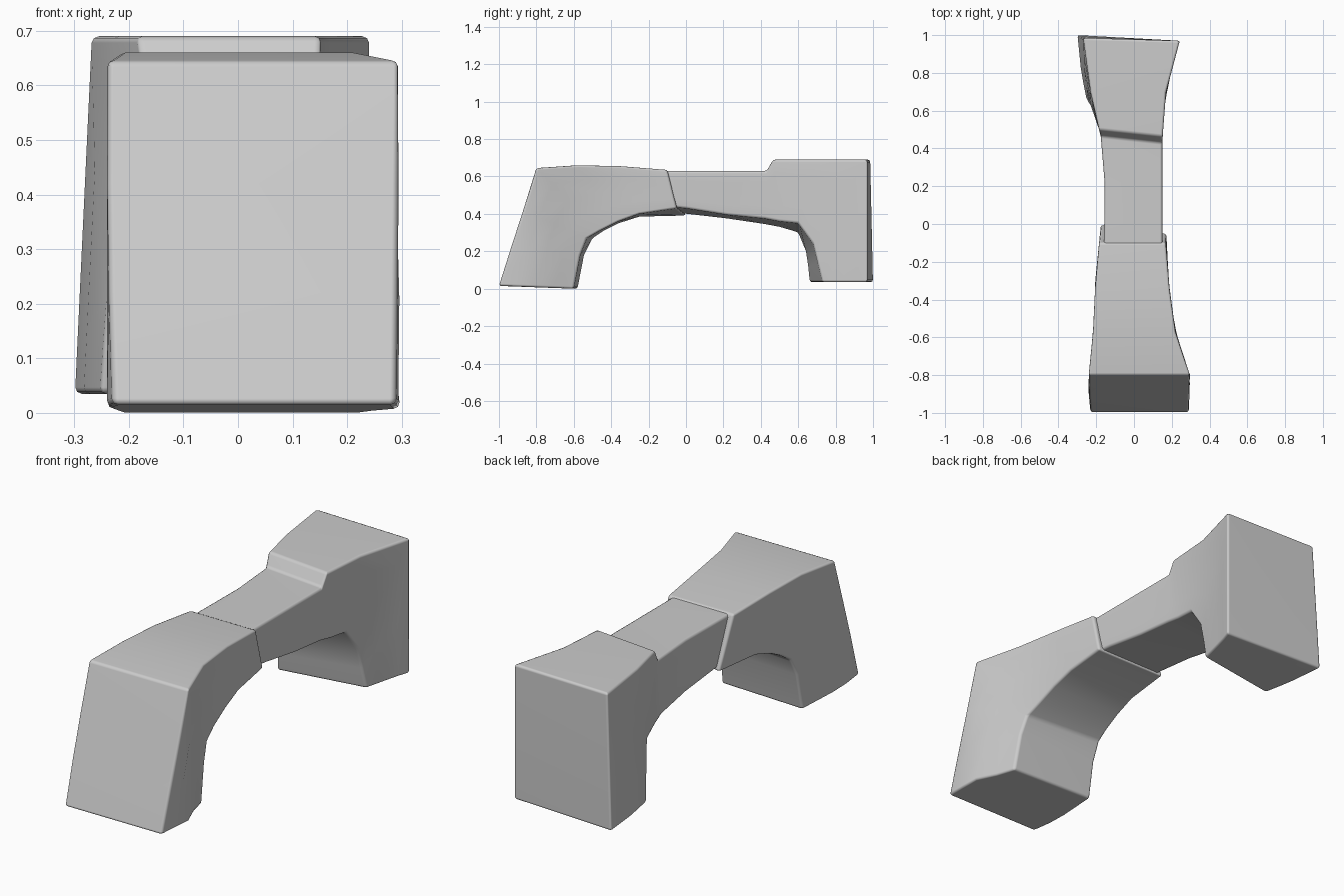
import bpy, bmesh

if "Cube" in bpy.data.objects:
    bpy.data.objects.remove(bpy.data.objects["Cube"])

ROWS = 4


def interp(table, y):
    if y <= table[0][0]:
        return table[0][1]
    for (a, va), (b, vb) in zip(table, table[1:]):
        if y <= b:
            return va + (vb - va) * (y - a) / (b - a)
    return table[-1][1]


def loft(name, sections, right, left, flare=0.0):
    """Each section: outer (y, z), inner right (y, z), inner left (y, z).
    The x of every point follows the right/left outline at its y."""
    bm = bmesh.new()
    rings = []
    for outer_r, outer_l, inner_r, inner_l in sections:
        pts = []
        for outer, inner, side in ((outer_r, inner_r, right), (outer_l, inner_l, left)):
            col = []
            for i in range(ROWS + 1):
                t = i / ROWS
                y = outer[0] + (inner[0] - outer[0]) * t
                z = outer[1] + (inner[1] - outer[1]) * t
                x = interp(side, y)
                if side is left and y > 0.6:
                    x -= flare * (0.69 - z)
                col.append(bm.verts.new((x, y, z)))
            pts += col if side is right else col[::-1]
        rings.append(pts)
    n = len(rings[0])
    for a, b in zip(rings, rings[1:]):
        for i in range(n):
            j = (i + 1) % n
            bm.faces.new((a[i], a[j], b[j], b[i]))
    bm.faces.new(rings[0][::-1])
    bm.faces.new(rings[-1])
    bmesh.ops.recalc_face_normals(bm, faces=bm.faces)
    me = bpy.data.meshes.new(name)
    bm.to_mesh(me)
    bm.free()
    for p in me.polygons:
        p.use_smooth = True
    ob = bpy.data.objects.new(name, me)
    bpy.context.collection.objects.link(ob)
    bev = ob.modifiers.new("Worn edges", "BEVEL")
    bev.width = 0.012
    bev.segments = 2
    bev.limit_method = 'ANGLE'
    bev.angle_limit = 0.6
    wn = ob.modifiers.new("Normals", "WEIGHTED_NORMAL")
    wn.keep_sharp = True
    return ob


# Front stone: sloped foot curving up into a wide arch block
front = [((-1.00, .015), (-.60, .00), (-.58, .00)),
         ((-.935, .22), (-.565, .18), (-.545, .18)),
         ((-.87, .42), (-.53, .27), (-.50, .27)),
         ((-.80, .645), (-.46, .31), (-.44, .31)),
         ((-.58, .66), (-.36, .36), (-.36, .35)),
         ((-.35, .655), (-.25, .40), (-.25, .385)),
         ((-.10, .635), (-.05, .43), (.00, .39))]
loft("front_pier", [(o, o, r, l) for o, r, l in front],
     [(-1, .29), (-.8, .297), (-.7, .255), (-.5, .20), (-.3, .185), (-.1, .168), (0, .175)],
     [(-1, -.23), (-.9, -.24), (-.8, -.24), (-.5, -.21), (-.3, -.205), (-.1, -.185), (0, -.175)])

# Narrow beam running into the stepped back foot
back = [((-.20, .63), (-.20, .63), (-.20, .45), (-.20, .41)),
        ((.00, .63), (.00, .63), (.00, .43), (.00, .40)),
        ((.22, .63), (.22, .63), (.22, .395), (.22, .375)),
        ((.43, .63), (.465, .63), (.42, .375), (.42, .345)),
        ((.465, .69), (.50, .69), (.50, .36), (.50, .33)),
        ((.70, .69), (.70, .69), (.60, .35), (.60, .30)),
        ((.97, .69), (.985, .69), (.68, .24), (.64, .20)),
        ((.97, .35), (.993, .35), (.705, .14), (.652, .12)),
        ((.97, .035), (1.0, .035), (.73, .035), (.66, .035))]
loft("beam_and_back_pier", back,
     [(-.2, .15), (.43, .15), (.6, .16), (.7, .17), (.8, .195), (.9, .22), (.97, .243)],
     [(-.2, -.16), (.2, -.155), (.4, -.16), (.48, -.18), (.6, -.21), (.8, -.25), (1, -.27)],
     flare=0.045)
